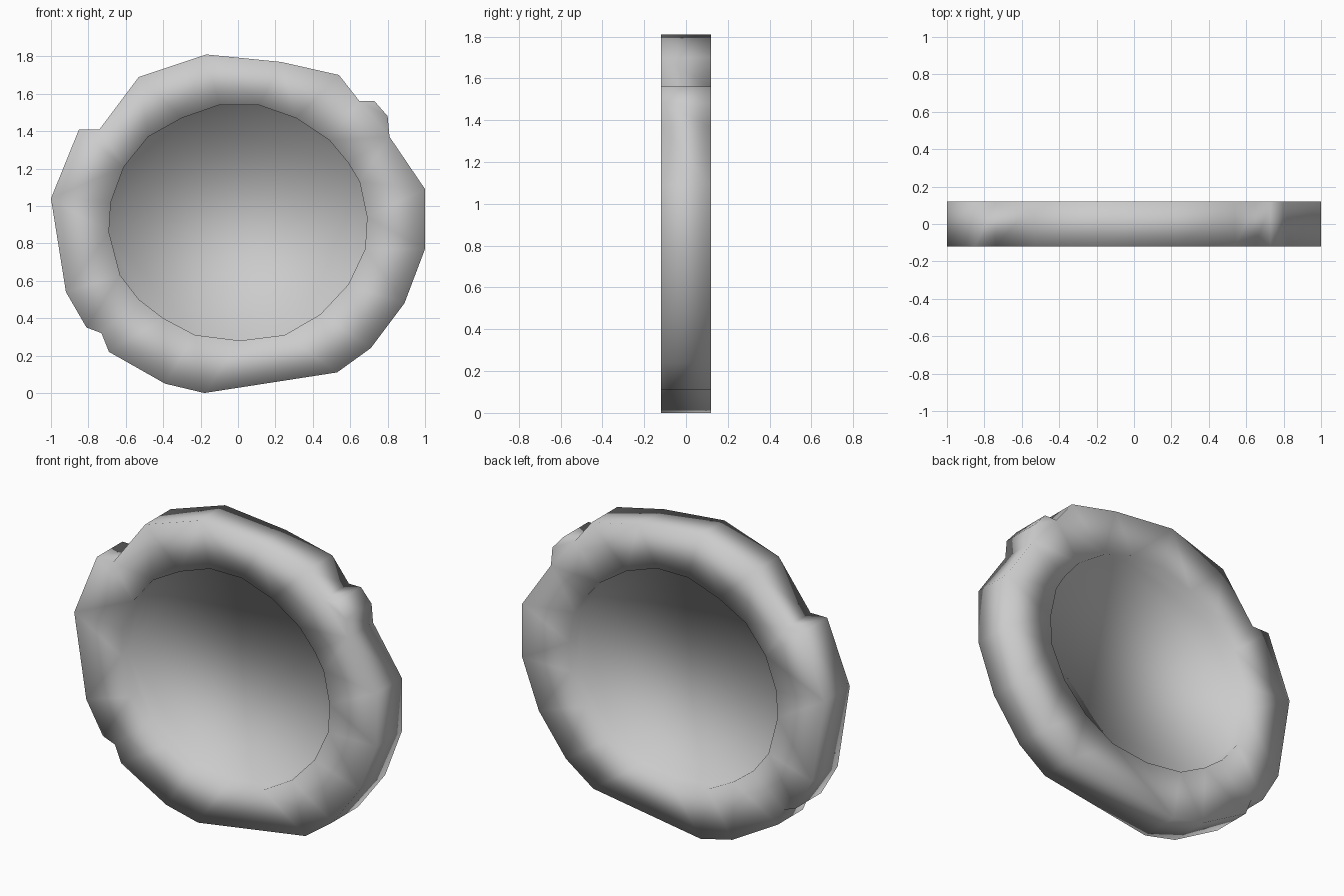
import bpy, bmesh

if "Cube" in bpy.data.objects:
    bpy.data.objects.remove(bpy.data.objects["Cube"])

HALF = 0.12      # half thickness of the ring
PANEL = 0.05     # half thickness of the recessed centre

# Irregular outer outline and rounder inner opening (x, z)
OUTER = [(-.17, 1.81), (.23, 1.77), (.54, 1.70), (.65, 1.56), (.73, 1.56), (.80, 1.48),
         (.81, 1.37), (1, 1.09), (1, .77), (.89, .48), (.71, .24), (.53, .11),
         (-.18, 0), (-.39, .05), (-.69, .22), (-.73, .32), (-.81, .35), (-.92, .54),
         (-1, 1.04), (-.85, 1.41), (-.74, 1.41), (-.53, 1.69)]
INNER = [(-.10, 1.54), (.11, 1.54), (.31, 1.47), (.49, 1.35), (.59, 1.23), (.65, 1.13),
         (.69, .94), (.68, .77), (.59, .58), (.44, .42), (.25, .31), (.01, .28),
         (-.23, .31), (-.40, .40), (-.53, .50), (-.63, .63), (-.69, .86), (-.68, 1.02),
         (-.61, 1.21), (-.48, 1.37), (-.30, 1.47)]

bm = bmesh.new()


def loop(points, y):
    verts = [bm.verts.new((x, y, z)) for x, z in points]
    edges = [bm.edges.new((a, b)) for a, b in zip(verts, verts[1:] + verts[:1])]
    return verts, edges


def wall(a, b):
    n = len(a)
    for i in range(n):
        j = (i + 1) % n
        bm.faces.new((a[i], a[j], b[j], b[i]))


# Front and back: flat ring face, recess wall and centre panel
rims = []
for side in (-1, 1):
    outer, outer_edges = loop(OUTER, side * HALF)
    inner, inner_edges = loop(INNER, side * HALF)
    panel, _ = loop(INNER, side * PANEL)
    bmesh.ops.triangle_fill(bm, use_beauty=True, edges=outer_edges + inner_edges,
                            normal=(0, side, 0))
    wall(inner, panel)
    bm.faces.new(panel)
    rims.append(outer)

# Outer edge joining front to back
wall(*rims)

bmesh.ops.recalc_face_normals(bm, faces=bm.faces[:])
for f in bm.faces:
    f.smooth = True
mesh = bpy.data.meshes.new("rough_ring_with_panel")
bm.to_mesh(mesh)
bm.free()
bpy.context.collection.objects.link(bpy.data.objects.new("rough_ring_with_panel", mesh))
